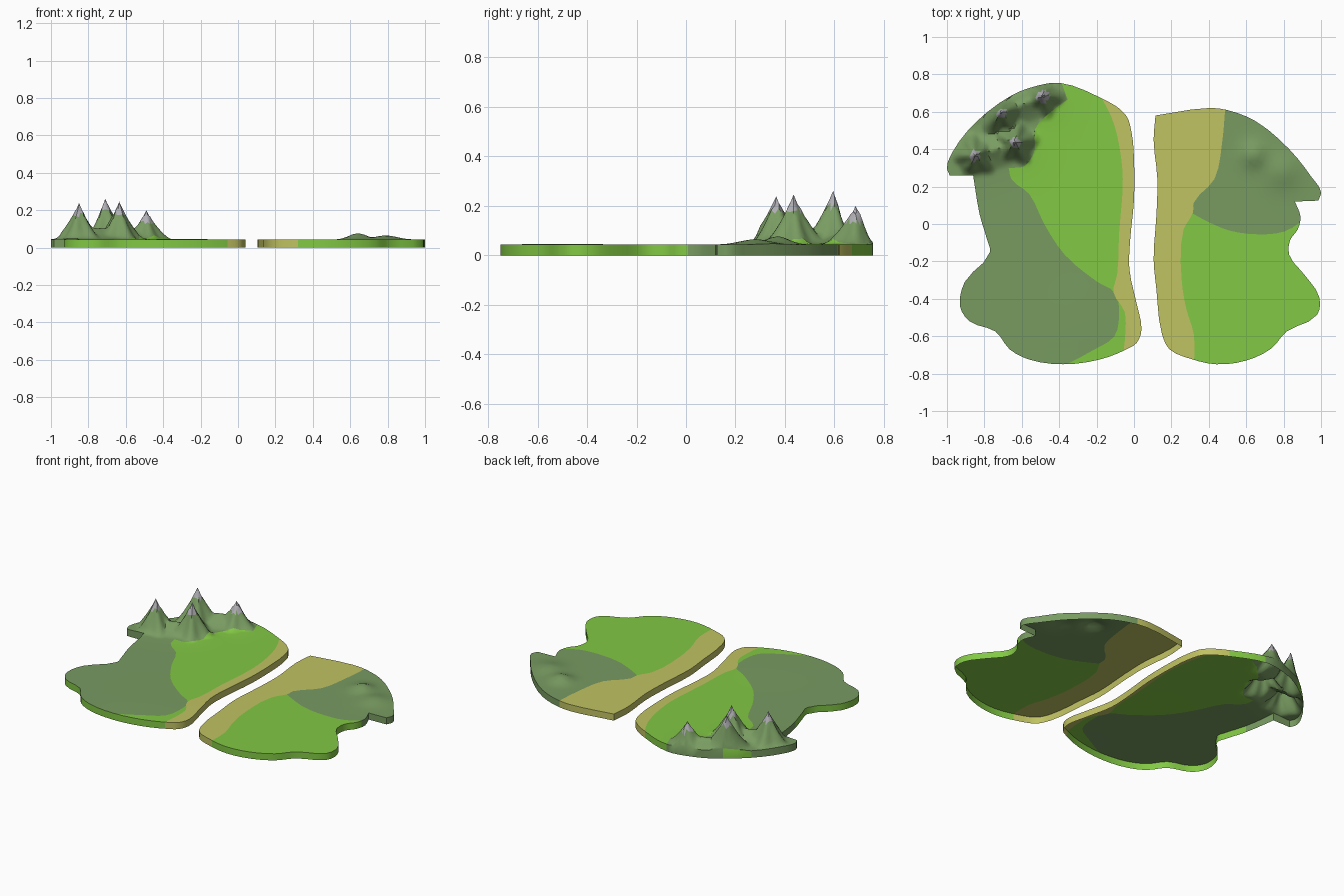
import bpy, bmesh, math
from mathutils import Vector as V
from mathutils.geometry import delaunay_2d_cdt, intersect_point_line

if "Cube" in bpy.data.objects:
    bpy.data.objects.remove(bpy.data.objects["Cube"])

TOP = 0.043  # slab thickness


def material(name, rgb):
    m = bpy.data.materials.new(name)
    lin = [((c / 255 + 0.055) / 1.055) ** 2.4 for c in rgb]
    m.diffuse_color = (*lin, 1)
    m.use_nodes = True
    m.node_tree.nodes["Principled BSDF"].inputs["Base Color"].default_value = m.diffuse_color
    return m


MATS = [material("grass green", (130, 200, 68)), material("forest green", (120, 155, 97)),
        material("beach sand", (192, 194, 98)), material("peak grey", (175, 175, 180))]
GRASS, FOREST, SAND, PEAK = range(4)


def curve(pts, closed=False, n=3):
    """Smooth line through points; sharp turns stay corners."""
    p = [V(q) for q in pts]
    N = len(p)

    def tangent(i, chord):
        if not closed and i in (0, N - 1):
            return chord
        a, b = p[i] - p[i - 1], p[(i + 1) % N] - p[i]
        if a.angle(b) > 1.0:
            return chord
        return (a.normalized() + b.normalized()).normalized() * chord.length

    out = []
    for i in range(N if closed else N - 1):
        j = (i + 1) % N
        c = p[j] - p[i]
        m0, m1 = tangent(i, c), tangent(j, c)
        for k in range(n):
            t = k / n
            out.append(p[i] * (2*t**3 - 3*t*t + 1) + m0 * (t**3 - 2*t*t + t)
                       + p[j] * (3*t*t - 2*t**3) + m1 * (t**3 - t*t))
    return out if closed else out + [p[-1]]


def inside(x, y, poly):
    r = False
    for a, b in zip(poly, poly[1:] + poly[:1]):
        if (a[1] > y) != (b[1] > y) and x < a[0] + (y - a[1]) * (b[0] - a[0]) / (b[1] - a[1]):
            r = not r
    return r


def line_dist(q, pts, closed=False):
    best = 9
    for a, b in zip(pts, pts[1:] + (pts[:1] if closed else [])):
        _, t = intersect_point_line(q, a, b)
        best = min(best, (a.lerp(b, min(1, max(0, t))) - q).length)
    return best


# mountain peaks: x, y, height, foot radius
PEAKS = [(-.85, .365, .23, .125), (-.635, .435, .237, .125), (-.71, .595, .252, .14), (-.49, .685, .19, .12)]
RIDGE = [V(p[:2]) for p in PEAKS]
# low hills: x, y, height, spread
HILLS = [(.64, .37, .034, .045), (.79, .28, .022, .06), (-.3, -.5, .003, .15)]


def height(x, y, outline):
    q = V((x, y))
    h = sum(z * math.exp(-((x - a)**2 + (y - b)**2) / (2 * s * s)) for a, b, z, s in HILLS)
    if x < -.3 and y > .1:
        d = line_dist(q, RIDGE)
        m = .055 * max(0, 1 - d / .11) ** 1.3
        for a, b, z, R in PEAKS:
            ang = math.atan2(y - b, x - a)
            R *= 1 + .13 * math.sin(5 * ang + a * 9)
            r = math.hypot(x - a, y - b)
            m = max(m, (z - TOP) * max(0, 1 - r / R) ** 1.5)
        edge = min(1, .15 + line_dist(q, outline, True) / .045)
        h += m * edge + .009 * math.exp(-(d / .13) ** 2)
    return TOP + h


def island(name, shape, sand, sand_close, forest, forest_close, wall_rule=None):
    outline = curve(shape, True)
    borders = [curve(sand), curve(forest)]
    sand_poly = borders[0] + [V(q) for q in sand_close]
    forest_poly = borders[1] + [V(q) for q in forest_close]
    pts, edges = list(outline), []
    n = len(outline)
    edges += [(i, (i + 1) % n) for i in range(n)]
    for b in borders:
        edges += [(len(pts) + i, len(pts) + i + 1) for i in range(len(b) - 1)]
        pts += b

    # fill points, finer where the ground rises
    def fill(x0, x1, y0, y1, s):
        for i in range(int((x1 - x0) / s) + 1):
            for j in range(int((y1 - y0) / s) + 1):
                q = V((x0 + i * s + (j % 2) * s / 2, y0 + j * s))
                if inside(q.x, q.y, outline) and line_dist(q, outline, True) > s * .4:
                    pts.append(q)
    fill(-1, 1, -.75, .75, .06)
    if shape[0][0] < 0:
        fill(-1, -.34, .24, .76, .015)
        for a, b, z, R in PEAKS:
            pts.append(V((a, b)))
            pts.extend(V((a + .02 * math.cos(k), b + .02 * math.sin(k))) for k in range(6))
    else:
        fill(.45, .98, .1, .55, .03)
    vs, _, fs, *_ = delaunay_2d_cdt(pts, edges, [], 0, 1e-5)

    def region(x, y):
        if inside(x, y, sand_poly):
            return SAND
        return FOREST if inside(x, y, forest_poly) else GRASS

    # ground surface
    bm = bmesh.new()
    bv = [bm.verts.new((v.x, v.y, height(v.x, v.y, outline))) for v in vs]
    for f in fs:
        c = sum((vs[i] for i in f), V((0, 0))) / len(f)
        if not inside(c.x, c.y, outline):
            continue
        face = bm.faces.new([bv[i] for i in f])
        face.material_index = region(c.x, c.y)
        z = face.calc_center_median().z
        if any(math.hypot(c.x - a, c.y - b) < .06 and z > h - .055 for a, b, h, R in PEAKS):
            face.material_index = PEAK
    bmesh.ops.delete(bm, geom=[v for v in bm.verts if not v.link_faces], context='VERTS')
    # coast wall, open underneath
    res = bmesh.ops.extrude_edge_only(bm, edges=[e for e in bm.edges if e.is_boundary])["geom"]
    for g in res:
        if isinstance(g, bmesh.types.BMVert):
            g.co.z = 0
    for g in res:
        if isinstance(g, bmesh.types.BMFace):
            c = g.calc_center_median()
            g.material_index = region(c.x, c.y)
            if g.material_index == FOREST and wall_rule and wall_rule(c):
                g.material_index = GRASS
    bmesh.ops.recalc_face_normals(bm, faces=bm.faces)
    if sum(f.normal.z for f in bm.faces) < 0:
        bmesh.ops.reverse_faces(bm, faces=bm.faces)
    me = bpy.data.meshes.new(name)
    bm.to_mesh(me)
    bm.free()
    ob = bpy.data.objects.new(name, me)
    bpy.context.collection.objects.link(ob)
    for m in MATS:
        me.materials.append(m)
    bpy.ops.object.select_all(action='DESELECT')
    ob.select_set(True)
    bpy.context.view_layer.objects.active = ob
    bpy.ops.object.shade_smooth_by_angle(angle=math.radians(40))


# western island with the mountains
island("west_island",
       [(-1, .30), (-.97, .385), (-.85, .54), (-.65, .69), (-.515, .74), (-.40, .755), (-.2, .685),
        (-.045, .585), (-.013, .49), (0, .345), (0, .13), (-.02, -.08), (-.025, -.24), (.015, -.43),
        (.04, -.565), (.015, -.635), (-.04, -.67), (-.185, -.725), (-.38, -.75), (-.56, -.725),
        (-.665, -.67), (-.74, -.575), (-.88, -.52), (-.93, -.44), (-.905, -.31), (-.77, -.15),
        (-.785, -.085), (-.825, .05), (-.86, .26), (-.985, .26)],
       [(-.2, .72), (-.12, .57), (-.08, .425), (-.06, .24), (-.08, -.055), (-.09, -.27),
        (-.11, -.365), (-.05, -.47), (-.045, -.565), (-.06, -.72)],
       [(.3, -.8), (.3, .8)],
       [(-.4, .79), (-.355, .665), (-.45, .595), (-.53, .505), (-.53, .4), (-.585, .31), (-.67, .3),
        (-.655, .24), (-.56, .16), (-.48, 0), (-.37, -.165), (-.195, -.31), (-.1, -.37),
        (-.08, -.485), (-.105, -.6), (-.21, -.67), (-.42, -.78)],
       [(-1.1, -.8), (-1.1, .8)],
       lambda c: c.y < .05 or (-.85 < c.x < -.7 and c.y > .4))

# eastern island with low hills
island("east_island",
       [(.115, .58), (.40, .62), (.495, .61), (.65, .55), (.83, .40), (.95, .25), (1, .17),
        (.985, .125), (.86, .12), (.89, .04), (.875, -.03), (.835, -.085), (.83, -.165), (.91, -.27),
        (.99, -.39), (.98, -.485), (.815, -.575), (.735, -.665), (.6, -.73), (.44, -.75), (.3, -.72),
        (.19, -.67), (.15, -.59), (.12, -.35), (.105, -.19), (.12, .05), (.125, .24), (.105, .45)],
       [(.49, .65), (.47, .425), (.43, .24), (.32, .115), (.315, .06), (.265, -.03), (.255, -.3),
        (.28, -.455), (.32, -.59), (.32, -.78)],
       [(0, -.8), (0, .8)],
       [(.28, .075), (.4, .01), (.51, -.035), (.66, -.055), (.805, -.04), (.92, .03)],
       [(1.2, .1), (1.2, .9), (.28, .9)])
